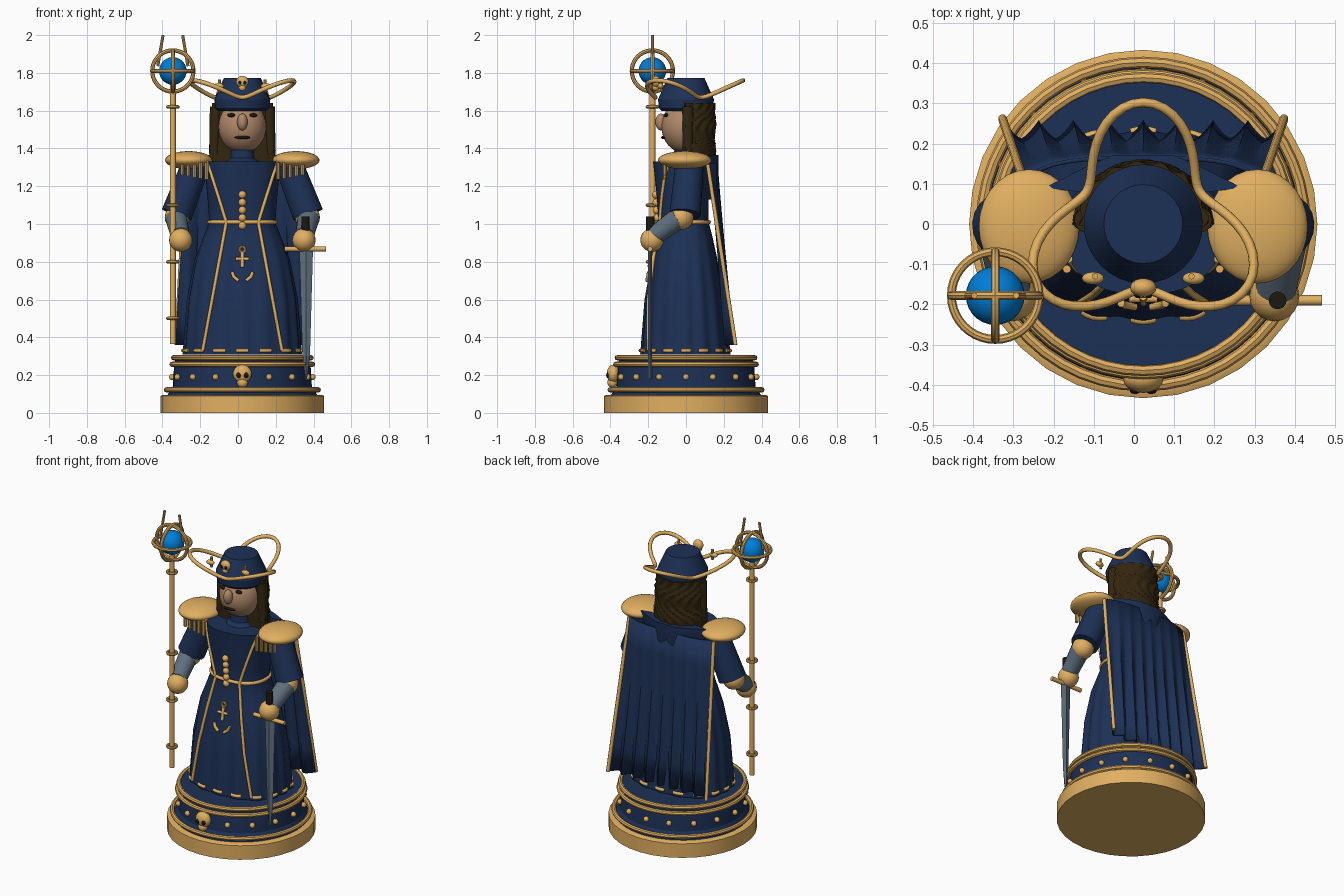
import bpy, bmesh, math
from math import sin, cos, pi, radians
from mathutils import Vector

if "Cube" in bpy.data.objects:
    bpy.data.objects.remove(bpy.data.objects["Cube"])

CX = 0.023  # symmetry line of figure and plinth


def mat(name, rgb):
    m = bpy.data.materials.new(name)
    m.diffuse_color = (*rgb, 1)
    m.use_nodes = True
    m.node_tree.nodes["Principled BSDF"].inputs["Base Color"].default_value = m.diffuse_color
    return m


GOLD = mat("gold", (0.75, 0.43, 0.12))
NAVY = mat("navy", (0.012, 0.030, 0.092))
HAIR = mat("dark_brown", (0.033, 0.019, 0.005))
SKIN = mat("skin", (0.44, 0.25, 0.14))
STEEL = mat("steel", (0.115, 0.16, 0.21))
BLUE = mat("bright_blue", (0.0, 0.21, 0.70))
BLACK = mat("black", (0.012, 0.009, 0.005))


def finish(ob, name, m, angle=40):
    ob.name = name
    ob.data.materials.append(m)
    bpy.ops.object.select_all(action='DESELECT')
    bpy.context.view_layer.objects.active = ob
    ob.select_set(True)
    bpy.ops.object.shade_smooth_by_angle(angle=radians(angle))
    return ob


def ball(name, m, loc, size, seg=20):
    bpy.ops.mesh.primitive_uv_sphere_add(segments=seg, ring_count=max(6, seg // 2), location=loc)
    ob = bpy.context.object
    ob.scale = size if isinstance(size, tuple) else (size,) * 3
    return finish(ob, name, m)


def ring(name, m, loc, R, r, rot=(0, 0, 0), seg=40):
    bpy.ops.mesh.primitive_torus_add(location=loc, rotation=rot, major_radius=R, minor_radius=r,
                                     major_segments=seg, minor_segments=8)
    return finish(bpy.context.object, name, m)


def rod(name, m, a, b, r1, r2=None, seg=16):
    a, b = Vector(a), Vector(b)
    bpy.ops.mesh.primitive_cone_add(vertices=seg, radius1=r1, radius2=r1 if r2 is None else r2,
                                    depth=(b - a).length, location=(a + b) / 2)
    ob = bpy.context.object
    ob.rotation_euler = (b - a).to_track_quat('Z', 'Y').to_euler()
    return finish(ob, name, m)


def tube(name, m, pts, r, closed=False):
    cu = bpy.data.curves.new(name, 'CURVE')
    cu.dimensions = '3D'
    cu.bevel_depth, cu.bevel_resolution, cu.use_fill_caps = r, 2, True
    sp = cu.splines.new('POLY')
    sp.points.add(len(pts) - 1)
    for p, c in zip(sp.points, pts):
        p.co = (*c, 1)
    sp.use_cyclic_u = closed
    cu.materials.append(m)
    ob = bpy.data.objects.new(name, cu)
    bpy.context.collection.objects.link(ob)
    return ob


def surface(name, m, rows, wrap=True, angle=40):
    """Skin a stack of point rows; closed rows get end caps."""
    bm = bmesh.new()
    vs = [[bm.verts.new(p) for p in row] for row in rows]
    n = len(rows[0])
    for a, b in zip(vs, vs[1:]):
        for i in range(n if wrap else n - 1):
            j = (i + 1) % n
            bm.faces.new((a[i], a[j], b[j], b[i]))
    if wrap:
        bm.faces.new(vs[0][::-1])
        bm.faces.new(vs[-1])
    bmesh.ops.recalc_face_normals(bm, faces=bm.faces)
    me = bpy.data.meshes.new(name)
    bm.to_mesh(me)
    bm.free()
    ob = bpy.data.objects.new(name, me)
    bpy.context.collection.objects.link(ob)
    return finish(ob, name, m, angle)


def lathe(name, m, profile, seg=40, c=(CX, 0)):
    return surface(name, m, [[(c[0] + r * cos(2 * pi * i / seg), c[1] + r * sin(2 * pi * i / seg), z)
                              for i in range(seg)] for r, z in profile], angle=25)


def skull(name, x, y, z, s):
    ball(name, GOLD, (x, y, z + .012 * s), (.05 * s, .035 * s, .048 * s))
    ball(name + "_jaw", GOLD, (x, y - .004 * s, z - .035 * s), (.03 * s, .028 * s, .028 * s), 12)
    for k in (-1, 1):
        ball(name + "_eye", BLACK, (x + k * .02 * s, y - .029 * s, z + .004 * s), (.014 * s, .009 * s, .015 * s), 10)


# --- plinth
lathe("plinth_foot", GOLD, [(.433, 0), (.433, .09), (.42, .096)], 32)
lathe("plinth_drum", NAVY, [(.40, .09), (.368, .14), (.362, .24), (.352, .298)], 48)
for R, r, z in ((.402, .014, .122), (.372, .014, .257), (.364, .014, .292)):
    ring("plinth_ring", GOLD, (CX, 0, z), R, r, seg=48)
for i in range(16):
    a = 2 * pi * i / 16 - pi / 2
    if i:
        ball("plinth_stud", GOLD, (CX + .372 * cos(a), .372 * sin(a), .19), .017, 10)
skull("plinth_skull", CX, -.385, .195, 1.0)

# --- robe: half width, front and back depth by height
ROBE = [(.30, .31, .238, .232), (.6, .288, .215, .2), (.81, .25, .18, .165), (.93, .205, .157, .14),
        (1.01, .175, .145, .12), (1.15, .185, .155, .12), (1.25, .195, .165, .12), (1.33, .20, .175, .12)]


def robe_at(z):
    for lo, hi in zip(ROBE, ROBE[1:]):
        if z <= hi[0]:
            t = (z - lo[0]) / (hi[0] - lo[0])
            return [p + (q - p) * t for p, q in zip(lo[1:], hi[1:])]
    return ROBE[-1][1:]


def robe_point(a, z, grow=1.0):
    hx, yf, yb = robe_at(z)
    pleat = 1 + .022 * cos(16 * a) * min(1, max(0, (1.0 - z) / .4))
    c, s = cos(a), sin(a)
    k = (abs(c) ** 2.4 + abs(s) ** 2.4) ** (-1 / 2.4) * pleat * grow
    return (CX + hx * c * k, (yb if s > 0 else yf) * s * k, z)


def front_point(dx, z, off=.004):
    hx, yf, _ = robe_at(z)
    return (CX + dx, -yf * (1 - min(.99, abs(dx) / hx) ** 2.4) ** (1 / 2.4) - off, z)


zs = [.31, .45, .6, .7, .81, .87, .93, 1.01, 1.08, 1.15, 1.25, 1.33]
surface("robe", NAVY, [[robe_point(2 * pi * i / 96, z) for i in range(96)] for z in zs])
lathe("collar", NAVY, [(.10, 1.32), (.065, 1.35), (.06, 1.42)], 20)
tube("belt", GOLD, [robe_point(2 * pi * i / 48, 1.01, 1.01) for i in range(48)], .011, True)
for k in (-1, 1):  # front edging
    pts = [front_point(k * (.085 + .10 * (z - 1.01) / .32), z) for z in (1.33, 1.25, 1.15, 1.08, 1.01)]
    pts += [front_point(k * (.085 + .125 * (1.01 - z) / .68), z, .008) for z in (.93, .87, .81, .7, .6, .45, .33)]
    tube("front_edging", GOLD, pts, .0095)
for i in range(16):  # hem dashes
    a0 = 2 * pi * i / 16
    tube("hem_dash", GOLD, [robe_point(a0 + d, .33, 1.0) for d in (-.1, -.05, 0, .05, .1)], .010)
for i in range(5):
    ball("button", GOLD, front_point(0, 1.155 - .041 * i), .021, 12)

# --- anchor emblem
ring("anchor_ring", GOLD, front_point(0, .865, .008), .015, .007, (pi / 2, 0, 0), 16)
tube("anchor_shank", GOLD, [front_point(0, z, .008) for z in (.85, .77)], .01)
tube("anchor_stock", GOLD, [front_point(x, .815, .008) for x in (-.035, .035)], .009)
for k in (-1, 1):
    tube("anchor_fluke", GOLD, [front_point(k * x, z, .008) for x, z in ((.055, .745), (.045, .72), (.02, .70))], .01)

# --- cape with folds that deepen towards the hem
N = 96


def cape_point(u, t):
    fold = abs(((u * 4) % 1) * 2 - 1) ** 1.4
    top = .118 + .05 * (1 - u ** 4)
    return (CX + u * (.297 + .05 * t), top + (.213 - top) * t + .045 * fold * t ** 1.2, 1.32 - .96 * t)


cape = surface("cape", NAVY, [[cape_point(-1 + 2 * i / N, t / 6) for i in range(N + 1)] for t in range(7)], False)
sol = cape.modifiers.new("thickness", 'SOLIDIFY')
sol.thickness = .01
# pointed collar draped over the shoulders
surface("cape_collar", NAVY, [[(CX + x * w, y * d, z) for x, y in ((-1, .09), (0, .06), (1, .09), (.6, .14), (.3, .172), (-.3, .172), (-.6, .14))]
                              for w, d, z in ((.10, .98, 1.13), (.18, 1, 1.24), (.24, 1, 1.335), (.245, 1, 1.365))])

# --- arms, pads and fringe, mirrored
for k in (-1, 1):
    def P(x, y, z):
        return (CX + k * x, y, z)
    rod("sleeve", NAVY, P(.24, .02, 1.33), P(.348, -.005, 1.05), .075, .083, 20)
    ball("elbow_cuff", GOLD, P(.345, -.025, 1.035), .066)
    rod("forearm", STEEL, P(.35, -.04, 1.03), P(.33, -.165, .94), .058, .05, 18)
    ball("hand", GOLD, P(.326, -.18, .915), .062)
    ball("shoulder_pad", GOLD, P(.284, -.006, 1.338), (.125, .142, .048), 28)
    for i in range(5):
        x = .19 + .032 * i
        rod("fringe", GOLD, P(x, -.112, 1.325), P(x, -.112, 1.235 + .006 * i), .0105, seg=8)
    tube("cape_edging", GOLD, [P(.30, .115, 1.315), P(.35, .262, .36)], .011)

# --- head and face
ball("head", SKIN, (CX, -.005, 1.515), (.127, .125, .14), 32)
ball("nose", SKIN, (CX, -.132, 1.54), (.028, .03, .045))
ball("mouth", BLACK, (CX, -.118, 1.458), (.042, .014, .009), 12)
for k in (-1, 1):
    ball("eye", BLACK, (CX + k * .058, -.106, 1.576), (.022, .013, .011), 12)
    rod("hair_lock", HAIR, (CX + k * .14, .01, 1.62), (CX + k * .148, .01, 1.37), .032, .028, 10)


def hair_point(i, n, z):
    a = 2 * pi * i / n
    s = sin(a)
    wave = 1 + .035 * cos(16 * a + 8 * sin(22 * z)) + .02 * cos(45 * z)
    flare = .158 + .012 * (1.64 - z) / .3
    return (CX + flare * cos(a) * wave, (.153 if s > 0 else .02) * s * wave, z)


surface("hair", HAIR, [[hair_point(i, 96, 1.32 + .32 * j / 24) for i in range(96)] for j in range(25)])

# --- hat with three-cornered trim
lathe("hat", NAVY, [(.128, 1.598), (.143, 1.612), (.148, 1.66), (.098, 1.772)], 32)
trim = []
for i in range(72):
    a = 2 * pi * i / 72
    w = cos(3 * (a - pi / 2))
    r = .232 + .07 * w
    trim.append((CX + r * cos(a), r * sin(a), 1.715 + .045 * w))
tube("hat_trim", GOLD, trim, .012, True)
skull("hat_skull", CX, -.158, 1.745, .66)
for k in (-1, 1):
    ball("hat_stud", GOLD, (CX + k * .125, -.135, 1.73), (.028, .016, .016), 12)
    rod("hat_stud_pin", GOLD, (CX + k * .12, -.13, 1.70), (CX + k * .12, -.13, 1.765), .008, seg=8)

# --- staff
SX, SY, SZ = -.345, -.178, 1.81
rod("staff", GOLD, (SX, SY, .365), (SX, SY, 1.75), .016)
for z in (.5, .8, 1.1, 1.62):
    ring("staff_collar", GOLD, (SX, SY, z), .027, .009, seg=20)
ball("staff_globe", BLUE, (SX, SY, SZ), .073, 28)
for rot in ((0, 0, 0), (pi / 2, 0, 0), (0, pi / 2, 0)):
    ring("globe_hoop", GOLD, (SX, SY, SZ), .109, .011, rot)
for k in (-1, 1):
    rod("staff_prong", GOLD, (SX + k * .08, SY, 1.835), (SX + k * .052, SY, 2.0), .008, seg=8)

# --- sword
BX, BY = .357, -.19
rod("sword_grip", BLACK, (BX, BY, .90), (BX, BY, 1.04), .022)
rod("sword_guard", GOLD, (BX - .11, BY, .868), (BX + .11, BY, .868), .013)
surface("sword_blade", STEEL, [[(BX + .004 + w, BY, z), (BX + .004, BY + .01, z), (BX + .004 - w, BY, z), (BX + .004, BY - .01, z)]
                               for w, z in ((.004, .18), (.02, .30), (.036, .87))], angle=10)
